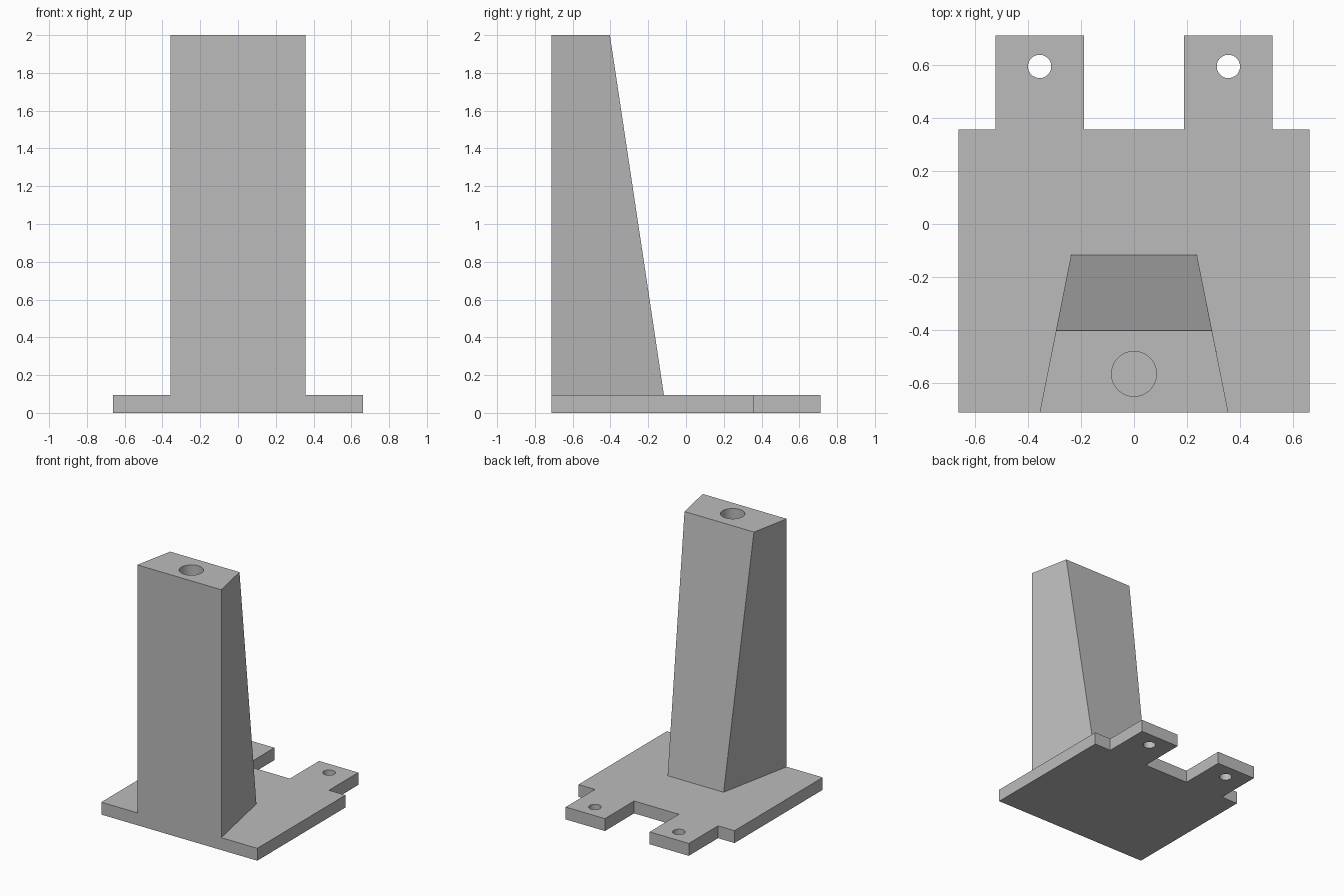
import bpy
import bmesh

if "Cube" in bpy.data.objects:
    bpy.data.objects.remove(bpy.data.objects["Cube"], do_unlink=True)

FRONT = -0.713
PLATE_TOP = 0.095

grey = bpy.data.materials.new("plain grey")
grey.use_nodes = True
grey.diffuse_color = (0.5, 0.5, 0.5, 1)
grey.node_tree.nodes["Principled BSDF"].inputs["Base Color"].default_value = (0.5, 0.5, 0.5, 1)


def make_prism(name, bottom, top):
    """Solid between two matching outlines."""
    bm = bmesh.new()
    low = [bm.verts.new(p) for p in bottom]
    high = [bm.verts.new(p) for p in top]
    bm.faces.new(low)
    bm.faces.new(high)
    for i in range(len(low)):
        j = (i + 1) % len(low)
        bm.faces.new((low[i], low[j], high[j], high[i]))
    bmesh.ops.recalc_face_normals(bm, faces=bm.faces)
    mesh = bpy.data.meshes.new(name)
    bm.to_mesh(mesh)
    bm.free()
    mesh.materials.append(grey)
    obj = bpy.data.objects.new(name, mesh)
    bpy.context.collection.objects.link(obj)
    return obj


def drill(obj, x, y, radius, z_low, z_high):
    """Cut a round hole and discard the cutter."""
    bpy.ops.mesh.primitive_cylinder_add(
        vertices=48, radius=radius, depth=z_high - z_low,
        location=(x, y, (z_low + z_high) / 2))
    cutter = bpy.context.object
    cutter.name = "hole_cutter"
    cutter.hide_render = True
    cutter.data.materials.append(grey)
    mod = obj.modifiers.new("hole", 'BOOLEAN')
    mod.operation = 'DIFFERENCE'
    mod.solver = 'EXACT'
    mod.object = cutter
    select(obj)
    bpy.ops.object.modifier_apply(modifier=mod.name)
    bpy.data.objects.remove(cutter, do_unlink=True)


def select(obj):
    bpy.ops.object.select_all(action='DESELECT')
    obj.select_set(True)
    bpy.context.view_layer.objects.active = obj


# Base plate with two rear tabs, mirrored from its left half
half = [(0.663, FRONT), (0.663, 0.358), (0.523, 0.358),
        (0.523, 0.713), (0.19, 0.713), (0.19, 0.358)]
outline = half + [(-x, y) for x, y in reversed(half)]
plate = make_prism("base_plate",
                   [(x, y, 0) for x, y in outline],
                   [(x, y, PLATE_TOP) for x, y in outline])
for side in (-1, 1):
    drill(plate, side * 0.357, 0.596, 0.044, -0.1, 0.2)


# Upright post: upright front and sides, sloping back
def post_section(z, back, back_half):
    return [(-0.357, FRONT, z), (0.357, FRONT, z),
            (back_half, back, z), (-back_half, back, z)]


post = make_prism("upright_post",
                  post_section(PLATE_TOP, -0.117, 0.238),
                  post_section(2.0, -0.403, 0.295))
drill(post, 0, -0.567, 0.085, 1.5, 2.1)

for part in (plate, post):
    select(part)
    bpy.ops.object.shade_smooth_by_angle()
